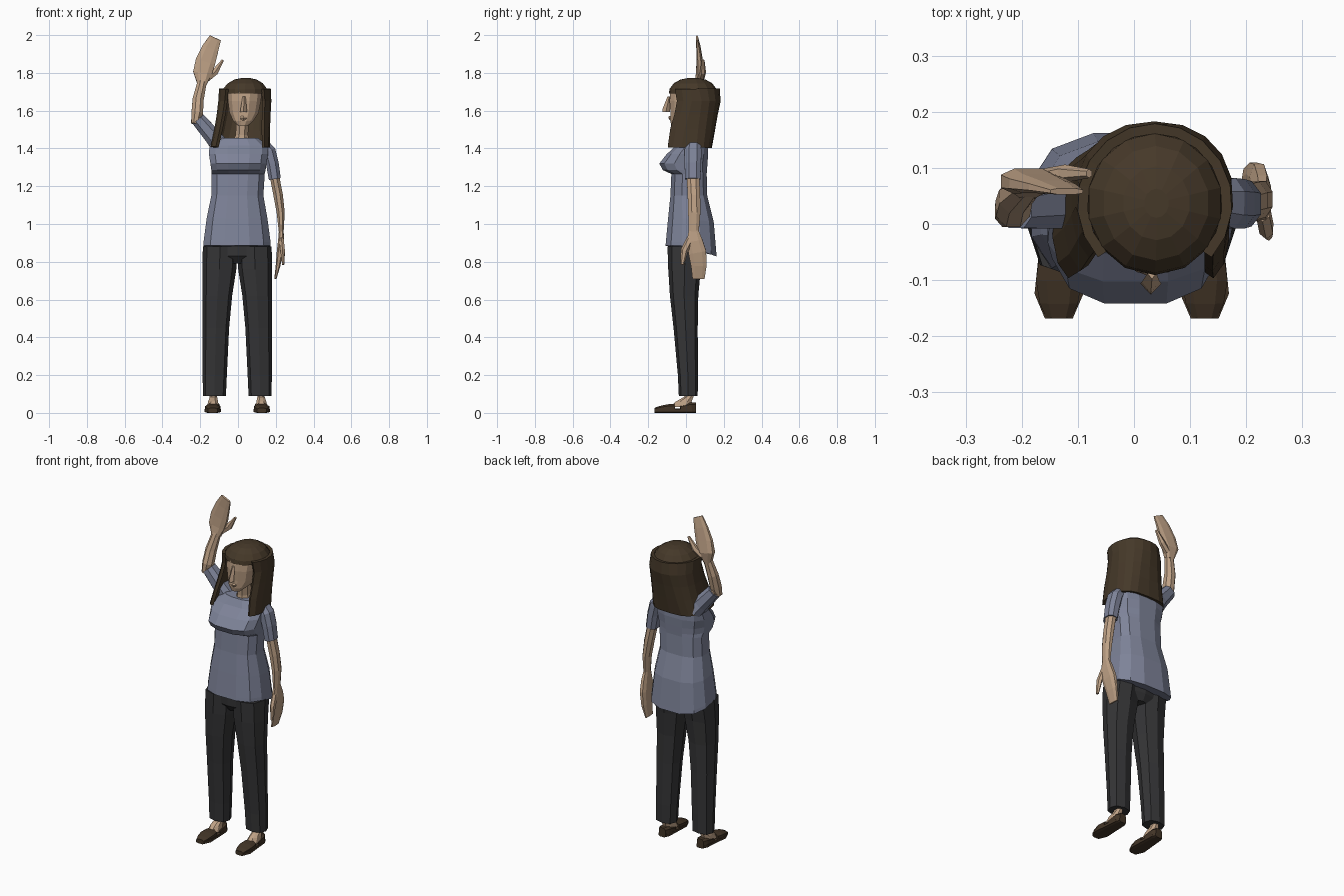
import bpy, math
from mathutils import Vector


def material(name, rgb):
    m = bpy.data.materials.new(name)
    m.diffuse_color = (*rgb, 1)
    return m


SKIN = material("skin", (0.52, 0.36, 0.24))
HAIR = material("brown_hair", (0.06, 0.04, 0.022))
SHOE = material("brown_leather", (0.055, 0.035, 0.02))
SHIRT = material("blue_cloth", (0.21, 0.23, 0.32))
PANTS = material("dark_cloth", (0.035, 0.035, 0.037))


def se(c, p):
    return math.copysign(abs(c) ** p, c)


def make(name, verts, faces, mat):
    me = bpy.data.meshes.new(name)
    me.from_pydata(verts, [], faces)
    me.materials.append(mat)
    ob = bpy.data.objects.new(name, me)
    bpy.context.collection.objects.link(ob)
    return ob


def loft(name, rows, mat, n=8, p=1.0, axis=None, ref=(0, 1, 0), phase=0.5):
    """rows: (x, y, z, half width, half depth); rings follow the path unless axis is set"""
    pts = [Vector(r[:3]) for r in rows]
    verts, faces = [], []
    for i, r in enumerate(rows):
        t = Vector(axis) if axis else pts[min(i + 1, len(pts) - 1)] - pts[max(i - 1, 0)]
        t.normalize()
        v = Vector(ref)
        v = (v - t * v.dot(t)).normalized()
        u = v.cross(t)
        for k in range(n):
            a = math.tau * (k + phase) / n
            verts.append(pts[i] + u * r[3] * se(math.cos(a), p) + v * r[4] * se(math.sin(a), p))
    for i in range(len(rows) - 1):
        for k in range(n):
            j = (k + 1) % n
            faces.append((i * n + k, i * n + j, (i + 1) * n + j, (i + 1) * n + k))
    faces += [tuple(reversed(range(n))), tuple(range((len(rows) - 1) * n, len(rows) * n))]
    return make(name, verts, faces, mat)


def box_rows(rows):
    """(z, x0, x1, y0, y1) extents to loft rows"""
    return [((a + b) / 2, (c + d) / 2, z, (b - a) / 2, (d - c) / 2) for z, a, b, c, d in rows]


UP = (0, 0, 1)

# trousers, feet and shoes, one per side
for s, side in ((-1, "right"), (1, "left")):
    x = lambda v: s * v - 0.004
    loft(side + "_trouser_leg", [
        (x(.121), .012, .09, .061, .05), (x(.119), .01, .2, .064, .053),
        (x(.113), -.002, .45, .070, .064), (x(.105), -.01, .62, .078, .075),
        (x(.095), -.008, .76, .090, .086), (x(.09), 0, .88, .092, .098)],
        PANTS, 8, 0.8, UP, phase=0)
    loft(side + "_foot", [
        (x(.128), -.03, .03, .034, .06), (x(.128), -.012, .06, .028, .045),
        (x(.126), .015, .085, .021, .026), (x(.124), .015, .14, .024, .028)],
        SKIN, 8, 0.9, UP)
    loft(side + "_shoe_sole", [
        (x(.126), .052, .012, .024, .012), (x(.126), .03, .012, .034, .012),
        (x(.128), -.06, .012, .04, .012), (x(.13), -.125, .012, .045, .012),
        (x(.13), -.168, .012, .026, .012)], SHOE, 8, 0.5, ref=UP)
    loft(side + "_shoe_heel", [
        (x(.126), .052, .03, .022, .026), (x(.126), .03, .03, .034, .028),
        (x(.127), -.03, .022, .037, .02)], SHOE, 8, 0.6, ref=UP)
    loft(side + "_shoe_toe", [
        (x(.129), -.06, .026, .038, .024), (x(.13), -.10, .024, .043, .022),
        (x(.13), -.14, .019, .036, .018), (x(.13), -.166, .015, .024, .012)],
        SHOE, 8, 0.7, ref=UP)

# hips
loft("hips", box_rows([
    (.79, -.06, .05, -.06, .07), (.83, -.15, .14, -.09, .09),
    (.95, -.165, .155, -.095, .115)]), PANTS, 10, 0.8, UP)

# shirt with a bust fold and a hem dropping at the back
shirt = loft("shirt", box_rows([
    (.885, -.188, .178, -.112, .166), (.905, -.187, .177, -.11, .164),
    (1.03, -.17, .16, -.098, .15), (1.15, -.145, .138, -.085, .115),
    (1.265, -.143, .145, -.08, .112), (1.285, -.145, .15, -.125, .114),
    (1.32, -.15, .155, -.145, .117), (1.37, -.158, .163, -.105, .12),
    (1.415, -.155, .163, -.055, .118), (1.455, -.09, .11, -.03, .095)]),
    SHIRT, 12, 0.75, UP)
for v in shirt.data.vertices:
    if v.co.z < 1.1:
        v.co.z -= 0.35 * max(0, v.co.y) * min(1, (1.1 - v.co.z) / 0.18)

# lowered arm
loft("left_sleeve", [
    (.135, .04, 1.425, .03, .04), (.165, .037, 1.385, .037, .048),
    (.182, .036, 1.32, .036, .047), (.195, .036, 1.238, .034, .043)], SHIRT, 8, 0.85)
loft("left_arm", [
    (.19, .036, 1.27, .027, .036), (.213, .042, 1.15, .027, .036),
    (.226, .044, 1.06, .023, .035), (.229, .04, .95, .013, .029)], SKIN, 8)
loft("left_hand", [
    (.229, .04, .965, .013, .028), (.228, .045, .91, .017, .045),
    (.222, .06, .85, .018, .05), (.212, .068, .78, .013, .044),
    (.198, .066, .71, .006, .034)], SKIN, 8, 0.75)
loft("left_thumb", [
    (.23, .022, .92, .014, .02), (.236, -.008, .86, .014, .02),
    (.24, -.02, .785, .007, .01)], SKIN, 6)

# raised arm
loft("right_sleeve", [
    (-.10, .05, 1.42, .05, .06), (-.135, .04, 1.465, .047, .052),
    (-.212, .03, 1.556, .04, .04)], SHIRT, 8, 0.85)
loft("right_upper_arm", [
    (-.18, .03, 1.52, .034, .034), (-.222, .028, 1.562, .03, .034)], SKIN, 8)
loft("right_forearm", [
    (-.226, .02, 1.53, .024, .028), (-.216, .028, 1.585, .033, .037),
    (-.211, .048, 1.66, .032, .032), (-.188, .068, 1.76, .026, .022)], SKIN, 8)
loft("right_hand", [
    (-.19, .066, 1.74, .026, .022), (-.188, .076, 1.80, .053, .024),
    (-.172, .072, 1.86, .056, .018), (-.146, .066, 1.93, .047, .012),
    (-.12, .058, 1.985, .034, .006)], SKIN, 8, 0.75)
loft("right_thumb", [
    (-.165, .08, 1.77, .02, .018), (-.122, .09, 1.805, .02, .016),
    (-.08, .09, 1.868, .007, .008)], SKIN, 6)

# neck, head, nose
loft("neck", [
    (.016, .035, 1.42, .055, .055), (.02, .03, 1.47, .036, .045),
    (.027, .02, 1.58, .036, .045)], SKIN, 8, 1, UP)
loft("head", [
    (.026, -.05, 1.52, .028, .028), (.028, -.025, 1.545, .055, .06),
    (.032, .01, 1.59, .08, .095), (.034, .015, 1.65, .09, .105),
    (.036, .025, 1.70, .095, .112), (.038, .03, 1.74, .06, .075)], SKIN, 12, 0.9, UP)
loft("nose", [
    (.03, -.106, 1.592, .019, .02), (.03, -.103, 1.612, .016, .02),
    (.032, -.088, 1.675, .008, .01)], SKIN, 4, 1, UP, phase=0)
loft("lips", [
    (.028, -.07, 1.548, .018, .015), (.028, -.078, 1.562, .022, .016),
    (.029, -.076, 1.572, .014, .014)], SKIN, 6, 1, UP)

# hair cap over the crown
cap = loft("hair_cap", [
    (.037, .037, 1.692, .122, .128), (.037, .037, 1.715, .12, .124),
    (.039, .037, 1.745, .095, .102), (.04, .037, 1.765, .06, .066),
    (.04, .037, 1.773, .022, .026)], HAIR, 14, 1, UP)

# hair curtain, open at the face: (z, cx, cy, rx, ry, squareness)
curtain = [(1.715, .037, .037, .12, .124, 1), (1.65, .036, .047, .123, .118, .9),
           (1.58, .03, .035, .125, .115, .8), (1.50, .022, .018, .13, .118, .7),
           (1.405, .012, .005, .14, .114, .6)]
n, gap = 14, math.radians(46)
verts, faces = [], []
for z, cx, cy, rx, ry, p in curtain:
    for k in range(n + 1):
        a = gap + (math.tau - 2 * gap) * k / n
        verts.append((cx - rx * se(math.sin(a), p), cy - ry * se(math.cos(a), p), z))
for i in range(len(curtain) - 1):
    for k in range(n):
        q = i * (n + 1) + k
        faces.append((q, q + n + 1, q + n + 2, q + 1))
hair = make("hair_curtain", verts, faces, HAIR)
mod = hair.modifiers.new("thickness", "SOLIDIFY")
mod.thickness = 0.018
mod.offset = -1
